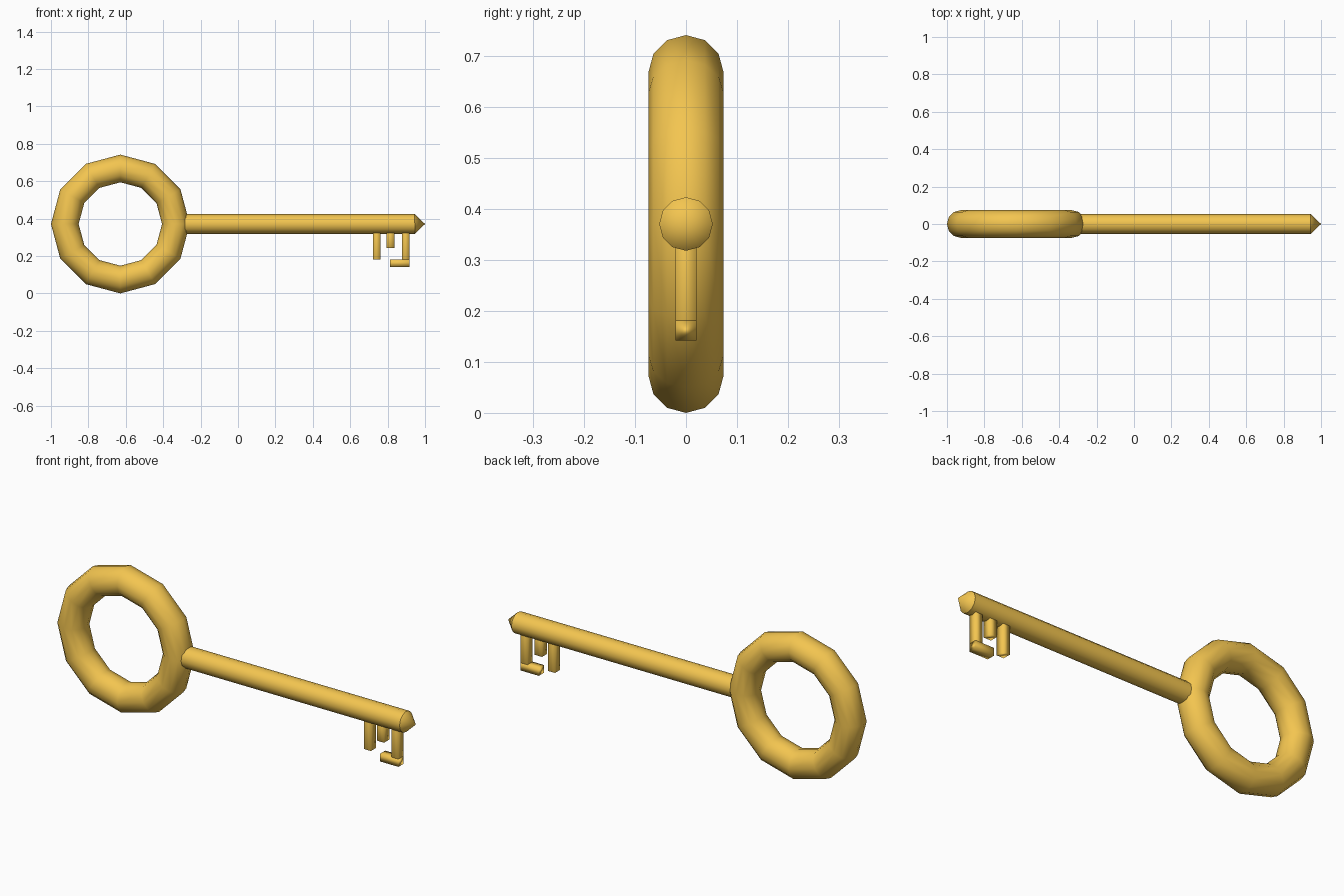
import bpy
from math import pi

if "Cube" in bpy.data.objects:
    bpy.data.objects.remove(bpy.data.objects["Cube"])

mat = bpy.data.materials.new("gold")
mat.diffuse_color = (0.9, 0.56, 0.08, 1)
mat.use_nodes = True
mat.node_tree.nodes["Principled BSDF"].inputs["Base Color"].default_value = mat.diffuse_color
ZC, R = 0.371, 0.0525   # shaft axis height and radius


def finish(name):
    ob = bpy.context.object
    ob.name = name
    ob.data.materials.append(mat)
    bpy.ops.object.shade_smooth()
    return ob


def box(name, x0, x1, z0, z1, half_y=0.021):
    bpy.ops.mesh.primitive_cube_add(size=1, location=((x0 + x1) / 2, 0, (z0 + z1) / 2))
    ob = finish(name)
    ob.scale = (x1 - x0, 2 * half_y, z1 - z0)


# Ring handle
bpy.ops.mesh.primitive_torus_add(major_segments=12, minor_segments=12,
                                 major_radius=0.297, minor_radius=0.074,
                                 location=(-0.629, 0, ZC), rotation=(pi / 2, 0, 0))
finish("ring_handle")

# Shaft, running from inside the ring to the start of the tip
x0, x1 = -0.30, 0.945
bpy.ops.mesh.primitive_cylinder_add(vertices=12, radius=R, depth=x1 - x0,
                                    end_fill_type='NOTHING',
                                    location=((x0 + x1) / 2, 0, ZC), rotation=(0, pi / 2, 0))
finish("shaft")

# Pointed tip
bpy.ops.mesh.primitive_cone_add(vertices=12, radius1=R, radius2=0, depth=1 - x1,
                                end_fill_type='NOTHING',
                                location=((x1 + 1) / 2, 0, ZC), rotation=(0, pi / 2, 0))
finish("shaft_tip")

# Teeth and the foot on the outer tooth
box("tooth_inner", 0.722, 0.762, 0.181, 0.34)
box("tooth_middle", 0.795, 0.836, 0.243, 0.34)
box("tooth_outer", 0.877, 0.917, 0.181, 0.34)
box("tooth_foot", 0.813, 0.917, 0.142, 0.181)
